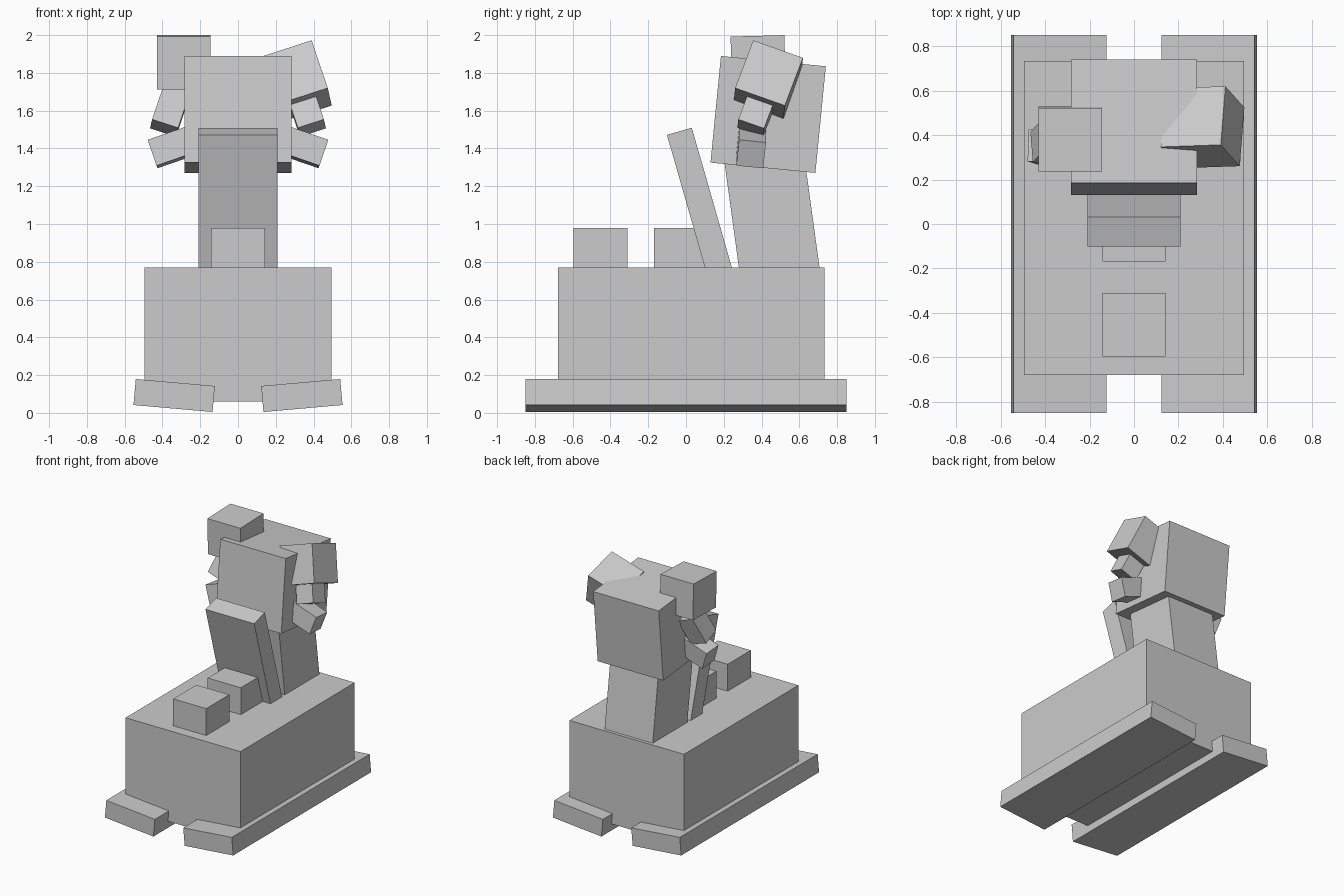
import bpy
from math import radians

if "Cube" in bpy.data.objects:
    bpy.data.objects.remove(bpy.data.objects["Cube"])


def box(name, center, size, rot=(0, 0, 0)):
    bpy.ops.mesh.primitive_cube_add(size=1, location=center,
                                    rotation=[radians(a) for a in rot])
    ob = bpy.context.object
    ob.name = name
    ob.scale = size
    bpy.ops.object.transform_apply(location=False, rotation=False, scale=True)
    return ob


def pair(name, center, size, rot):
    # right part and its mirror image across x = 0
    x, y, z = center
    rx, ry, rz = rot
    box(name + "_right", (x, y, z), size, (rx, ry, rz))
    box(name + "_left", (-x, y, z), size, (rx, -ry, -rz))


# body and tilted runners
box("body", (0, 0.027, 0.415), (0.99, 1.41, 0.71))
pair("runner", (0.338, 0, 0.092), (0.42, 1.70, 0.138), (0, -5, 0))

# small blocks on the deck
for i, y in enumerate((-0.453, -0.027)):
    box(f"deck_block_{i + 1}", (0, y, 0.86), (0.285, 0.285, 0.24))

# leaning panel, neck and head
box("front_panel", (0, 0.082, 1.082), (0.42, 0.137, 0.85), (16, 0, 0))
box("neck", (0, 0.455, 1.05), (0.415, 0.423, 0.80), (7.8, 0, 0))
box("head", (0, 0.435, 1.58), (0.565, 0.558, 0.567), (-5.6, 0, 0))

# cubes at the top corners of the head
box("left_ear", (-0.287, 0.382, 1.856), (0.285, 0.285, 0.28), (1.5, 0, 0))
box("right_ear", (0.308, 0.435, 1.756), (0.284, 0.28, 0.283), (-20.4, -18, 2))

# small struts on both sides of the head
pair("upper_strut", (0.358, 0.38, 1.606), (0.145, 0.145, 0.22), (-20.4, -18, 2))
pair("lower_strut", (0.32, 0.345, 1.416), (0.28, 0.143, 0.145), (-6, 19, 0))
